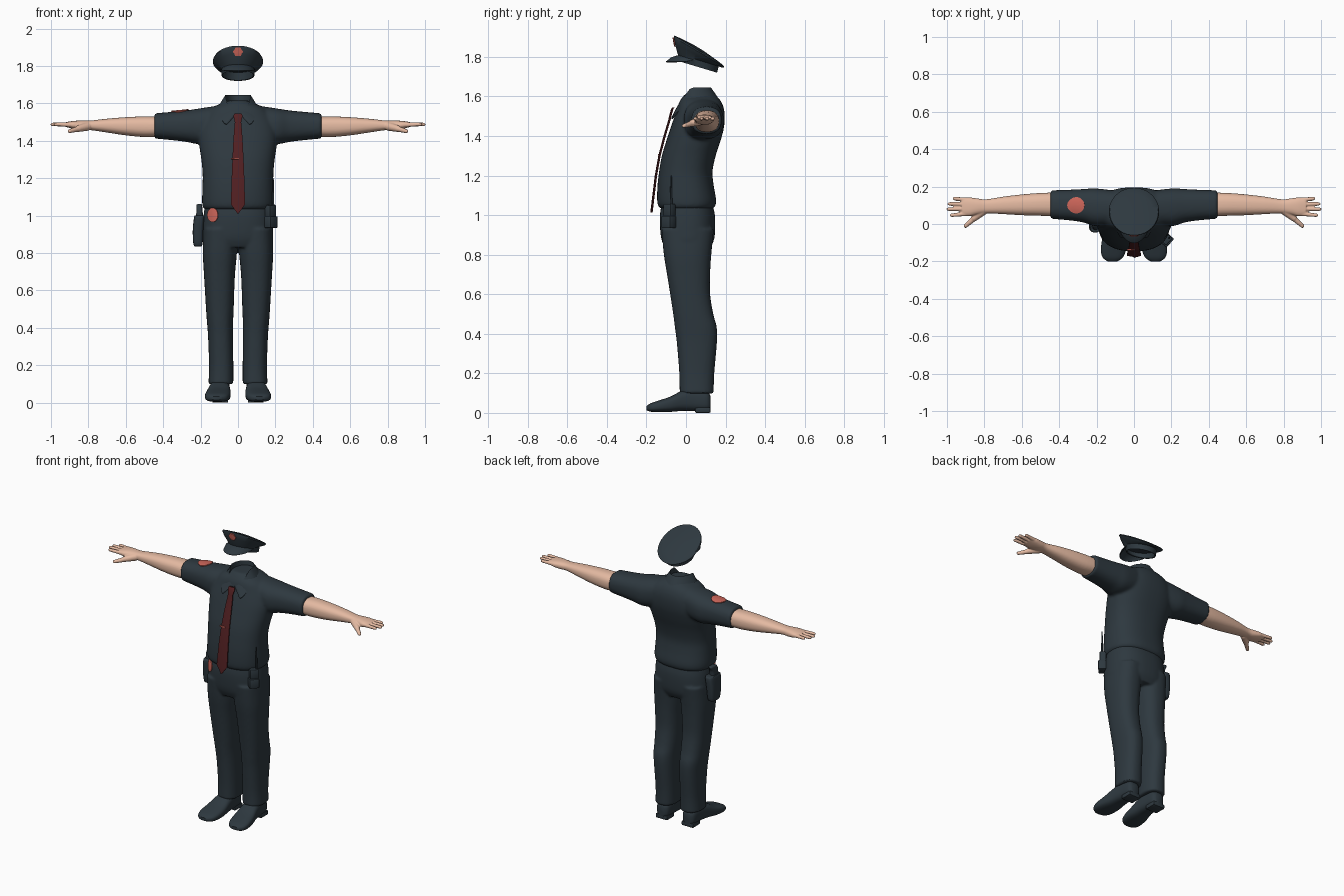
import bpy, bmesh, math
from mathutils import Vector, Matrix
from mathutils.bvhtree import BVHTree

if "Cube" in bpy.data.objects:
    bpy.data.objects.remove(bpy.data.objects["Cube"])


def material(name, rgb):
    m = bpy.data.materials.new(name)
    m.diffuse_color = (*rgb, 1)
    m.use_nodes = True
    m.node_tree.nodes["Principled BSDF"].inputs["Base Color"].default_value = m.diffuse_color
    return m


NAVY = material("dark slate cloth", (0.027, 0.040, 0.050))
SKIN = material("skin", (0.78, 0.49, 0.36))
TIE = material("dark red", (0.085, 0.0145, 0.016))
BADGE = material("salmon badge", (0.60, 0.13, 0.10))


def finish(name, bm, mat, voxel=0, smooth=6, angle=40, solid=0):
    """Turn a bmesh into an object, fuse overlapping lofts if a voxel size is given."""
    bmesh.ops.recalc_face_normals(bm, faces=bm.faces)
    me = bpy.data.meshes.new(name)
    bm.to_mesh(me)
    bm.free()
    ob = bpy.data.objects.new(name, me)
    bpy.context.collection.objects.link(ob)
    if voxel:
        r = ob.modifiers.new("fuse", 'REMESH')
        r.mode, r.voxel_size = 'VOXEL', voxel
        s = ob.modifiers.new("soften", 'SMOOTH')
        s.iterations, s.factor = smooth, 0.5
    if solid:
        s = ob.modifiers.new("thickness", 'SOLIDIFY')
        s.thickness, s.offset = solid, 0
    bpy.ops.object.select_all(action='DESELECT')
    bpy.context.view_layer.objects.active = ob
    ob.select_set(True)
    bpy.ops.object.convert(target='MESH')
    ob.data.materials.clear()
    ob.data.materials.append(mat)
    bpy.ops.object.shade_smooth_by_angle(angle=math.radians(angle))
    return ob


def refine(rows, k=4):
    """Smoothly interpolate rows of section numbers."""
    out = []
    for i in range(len(rows) - 1):
        p0, p1, p2, p3 = rows[max(i - 1, 0)], rows[i], rows[i + 1], rows[min(i + 2, len(rows) - 1)]
        for j in range(k):
            t = j / k
            out.append([b + 0.5 * t * (c - a + t * (2 * a - 5 * b + 4 * c - d + t * (3 * (b - c) + d - a)))
                        for a, b, c, d in zip(p0, p1, p2, p3)])
    return out + [rows[-1]]


def section(axis, pos, a0, a1, b0, b1, side=1, e=2.4, n=32):
    """Superellipse ring; a/b are x/y for axis z, z/y for axis x, x/z for axis y."""
    ring = []
    for i in range(n):
        t = 2 * math.pi * i / n
        c, s = math.cos(t), math.sin(t)
        a = (a0 + a1) / 2 + (a1 - a0) / 2 * math.copysign(abs(c) ** (2 / e), c)
        b = (b0 + b1) / 2 + (b1 - b0) / 2 * math.copysign(abs(s) ** (2 / e), s)
        x, y, z = {'z': (a, b, pos), 'x': (pos, b, a), 'y': (a, pos, b)}[axis]
        ring.append(Vector((x * side, y, z)))
    return ring


def skin_rings(bm, rings, closed=True, caps=True):
    vs = [[bm.verts.new(p) for p in r] for r in rings]
    n = len(vs[0])
    for r, q in zip(vs, vs[1:]):
        for i in range(n if closed else n - 1):
            j = (i + 1) % n
            bm.faces.new((r[i], r[j], q[j], q[i]))
    if caps:
        bm.faces.new(vs[0])
        bm.faces.new(vs[-1])


def loft(bm, axis, rows, side=1, e=2.4, k=4, n=32):
    skin_rings(bm, [section(axis, *r, side=side, e=e, n=n) for r in refine(rows, k)])


def limb(bm, p, q, r0, r1):
    """Tapered rounded finger or rod from p to q."""
    p, q = Vector(p), Vector(q)
    rot = (q - p).to_track_quat('Z', 'Y')
    prof = [(0, r0 * .6), (.05, r0), (.5, (r0 + r1) / 2), (.9, r1), (.97, r1 * .75), (1, r1 * .3)]
    skin_rings(bm, [[p.lerp(q, t) + rot @ Vector((r * math.cos(a), r * math.sin(a), 0))
                     for a in [i * math.pi / 6 for i in range(12)]] for t, r in prof])


def box(bm, centre, size, turn=0, bevel=0.006):
    m = Matrix.Translation(centre) @ Matrix.Rotation(turn, 4, 'Z') @ Matrix.Diagonal((*size, 1))
    vs = bmesh.ops.create_cube(bm, size=1, matrix=m)['verts']
    es = list({e for v in vs for e in v.link_edges})
    bmesh.ops.bevel(bm, geom=es, offset=bevel, segments=2, affect='EDGES', profile=0.5)


def patch(name, target, start, d, u, v, radius, lift):
    """Thin badge projected onto the target along d."""
    tree = BVHTree.FromObject(target, bpy.context.evaluated_depsgraph_get())
    start, d, u, v = map(Vector, (start, d, u, v))
    depth = tree.ray_cast(start, d)[3]
    rings = []
    for f in (0.02, 0.35, 0.7, 1):
        ring = []
        for i in range(40):
            t = 2 * math.pi * i / 40
            p = start + (u * math.cos(t) + v * math.sin(t)) * f * radius(t)
            hit = tree.ray_cast(p, d)[3]
            ring.append(p + d * ((hit if hit and abs(hit - depth) < .05 else depth) - lift))
        rings.append(ring)
    bm = bmesh.new()
    skin_rings(bm, rings, caps=False)
    bm.faces.new(bm.verts[:40]) if not bm.verts.ensure_lookup_table() else None
    return finish(name, bm, BADGE, solid=0.005)


# Shirt: torso and short sleeves fused
bm = bmesh.new()
torso = [(1.03, .17, -.12, .13), (1.045, .188, -.14, .148), (1.08, .192, -.146, .152), (1.15, .19, -.144, .14),
         (1.22, .189, -.136, .134), (1.3, .196, -.122, .15), (1.38, .208, -.098, .176), (1.45, .212, -.075, .193),
         (1.52, .19, -.05, .195), (1.57, .15, -.035, .18), (1.6, .09, -.015, .155), (1.615, .055, 0, .13)]
loft(bm, 'z', [(z, -w, w, f, b) for z, w, f, b in torso], n=48)
sleeve = [(.08, 1.41, 1.592, 0, .175), (.2, 1.383, 1.574, -.012, .19), (.27, 1.393, 1.563, .008, .187),
          (.35, 1.403, 1.555, .02, .183), (.447, 1.412, 1.547, .028, .18)]
for s in (1, -1):
    loft(bm, 'x', sleeve, s)
shirt = finish("shirt", bm, NAVY, voxel=0.009, smooth=5)

# Trousers: hips and two legs fused
bm = bmesh.new()
loft(bm, 'z', [(1.07, -.175, .175, -.12, .13), (1.0, -.184, .184, -.132, .146), (.92, -.188, .188, -.13, .147),
               (.87, -.188, .188, -.122, .14), (.83, -.175, .175, -.105, .12)], n=48)
leg = [(.93, .0, .185, -.125, .142), (.8, .006, .188, -.112, .128), (.7, .015, .183, -.096, .122),
       (.6, .02, .177, -.08, .122), (.5, .023, .171, -.065, .138), (.43, .026, .166, -.056, .156),
       (.35, .026, .16, -.046, .156), (.2, .025, .155, -.034, .143), (.098, .025, .158, -.032, .14)]
for s in (1, -1):
    loft(bm, 'z', leg, s)
trousers = finish("trousers", bm, NAVY, voxel=0.008, smooth=4)

# Shoes with heels
shoe = [(.124, .07, .12, .02, .085), (.105, .052, .138, .01, .11), (.04, .046, .146, .01, .125),
        (-.02, .042, .156, .01, .112), (-.08, .039, .17, .005, .082), (-.14, .044, .177, .004, .062),
        (-.18, .06, .167, .006, .048), (-.2, .09, .14, .014, .034)]
for s, name in ((1, "left_shoe"), (-1, "right_shoe")):
    bm = bmesh.new()
    loft(bm, 'y', shoe, s, e=2.8)
    box(bm, (s * .095, .085, .014), (.085, .078, .028))
    finish(name, bm, NAVY)

# Bare forearms with hands
arm = [(.42, 1.422, 1.528, .042, .168), (.5, 1.42, 1.53, .044, .166), (.6, 1.429, 1.526, .047, .158),
       (.7, 1.444, 1.518, .053, .146), (.79, 1.457, 1.508, .057, .132), (.84, 1.457, 1.508, .05, .137),
       (.88, 1.463, 1.506, .042, .142), (.92, 1.474, 1.5, .047, .138)]
fingers = [(.056, .046, .985), (.081, .079, 1.003), (.105, .108, .997), (.128, .137, .97)]
for s, name in ((1, "left_arm"), (-1, "right_arm")):
    bm = bmesh.new()
    loft(bm, 'x', arm, s)
    for y0, y1, x in fingers:
        limb(bm, (s * .88, y0, 1.485), (s * x, y1, 1.488), .0125, .0095)
    limb(bm, (s * .80, .075, 1.478), (s * .865, .022, 1.462), .024, .017)
    limb(bm, (s * .845, .038, 1.466), (s * .908, -.017, 1.449), .016, .0105)
    finish(name, bm, SKIN, voxel=0.004, smooth=3)

# Collar: stand folded over into a leaf, open at the front
stand, fold, leaf = [], [], []
for i in range(41):
    a = math.pi * 0.96 * (i / 20 - 1)
    y = .04 + .088 * math.cos(a)
    z = 1.64 - 1.35 * max(0, .025 - y)
    front = max(0, (abs(a) - 2.0) / 1.02)
    stand.append(Vector((.064 * math.sin(a), .04 + .084 * math.cos(a), z - .07)))
    fold.append(Vector((.069 * math.sin(a), y, z)))
    leaf.append(Vector((.1 * math.sin(a) + math.copysign(.05 * front, a), .045 + .118 * math.cos(a), z - .055)))
bm = bmesh.new()
skin_rings(bm, [stand, fold, leaf], closed=False, caps=False)
finish("collar", bm, NAVY, solid=0.008, angle=60)

# Necktie with knot, and its clip
tie = [(1.545, -.064, .019), (1.535, -.07, .025), (1.5, -.08, .017), (1.48, -.084, .019), (1.4, -.108, .025),
       (1.3, -.134, .03), (1.2, -.152, .034), (1.06, -.169, .038), (1.012, -.175, .004)]
bm = bmesh.new()
skin_rings(bm, [[Vector((-w, y + .005, z)), Vector((0, y + .006, z)), Vector((w, y + .005, z)),
                 Vector((w, y - .001, z)), Vector((0, y - .006, z)), Vector((-w, y - .001, z))] for z, y, w in tie])
finish("necktie", bm, TIE)
bm = bmesh.new()
box(bm, (-.016, -.138, 1.305), (.042, .009, .008), bevel=.002)
finish("tie_clip", bm, BADGE)

# Peaked cap: tilted rings given as front (y, z), back (y, z), half width
cap_rows = [(-.03, 1.81, .15, 1.765, .08), (-.02, 1.777, .15, 1.723, .082), (-.026, 1.775, .157, 1.72, .087),
            (-.042, 1.815, .165, 1.752, .092), (-.056, 1.865, .185, 1.745, .122), (-.062, 1.9, .194, 1.748, .135),
            (-.06, 1.908, .19, 1.756, .13), (-.03, 1.895, .16, 1.78, .098), (.04, 1.86, .09, 1.83, .03)]
rings = []
for fy, fz, by, bz, w in cap_rows:
    rings.append([Vector((w * math.sin(t), (fy + by) / 2 + (fy - by) / 2 * math.cos(t),
                          (fz + bz) / 2 + (fz - bz) / 2 * math.cos(t)))
                  for t in [2 * math.pi * i / 48 for i in range(48)]])
bm = bmesh.new()
skin_rings(bm, rings)
cap = finish("cap", bm, NAVY, angle=35)

# Cap visor
inner, mid, outer = [], [], []
for i in range(25):
    t = math.radians(-75 + i * 6.25)
    p = Vector((.089 * math.sin(t), .06 - .098 * math.cos(t), 1.776 + .03 * math.cos(t)))
    reach = max(0, math.cos(t * 1.2)) ** .6
    inner.append(p)
    mid.append(p + Vector((.006 * math.sin(t), -.034, -.01)) * reach)
    outer.append(p + Vector((.003 * math.sin(t), -.062, -.032)) * reach)
bm = bmesh.new()
skin_rings(bm, [inner, mid, outer], closed=False, caps=False)
finish("cap_visor", bm, NAVY, solid=0.006)

# Holster with pistol grip on the right hip
bm = bmesh.new()
loft(bm, 'z', [(.835, -.225, -.2, -.015, .04), (.845, -.238, -.19, -.03, .055), (.92, -.242, -.185, -.04, .065),
               (.99, -.235, -.178, -.045, .07), (1.0, -.228, -.18, -.035, .06)], e=3.5)
loft(bm, 'z', [(.99, -.225, -.185, -.03, .03), (1.03, -.222, -.19, -.03, .035), (1.055, -.222, -.192, -.015, .05),
               (1.062, -.215, -.197, -.005, .04)], e=3)
finish("holster", bm, NAVY)

# Radio with antenna on the left hip
bm = bmesh.new()
turn = math.radians(48)
box(bm, (.176, -.087, .965), (.062, .048, .062), turn)
box(bm, (.174, -.083, 1.025), (.052, .04, .064), turn)
limb(bm, (.188, -.075, 1.04), (.188, -.075, 1.2), .006, .004)
finish("radio", bm, NAVY)

# Badges
patch("shoulder_patch", shirt, (-.308, .1, 2), (0, 0, -1), (-1, 0, 0), (0, 1, 0),
      lambda t: .043 + .006 * max(0, math.cos(t)) ** 4, .004)
patch("belt_badge", trousers, (-.135, -.5, 1.003), (0, 1, 0), (.028, 0, 0), (0, 0, .038), lambda t: 1, .007)
patch("cap_badge", cap, (0, -.5, 1.876), (0, 1, 0), (1, 0, 0), (0, 0, 1),
      lambda t: .024 + .002 * math.cos(6 * t), .004)
